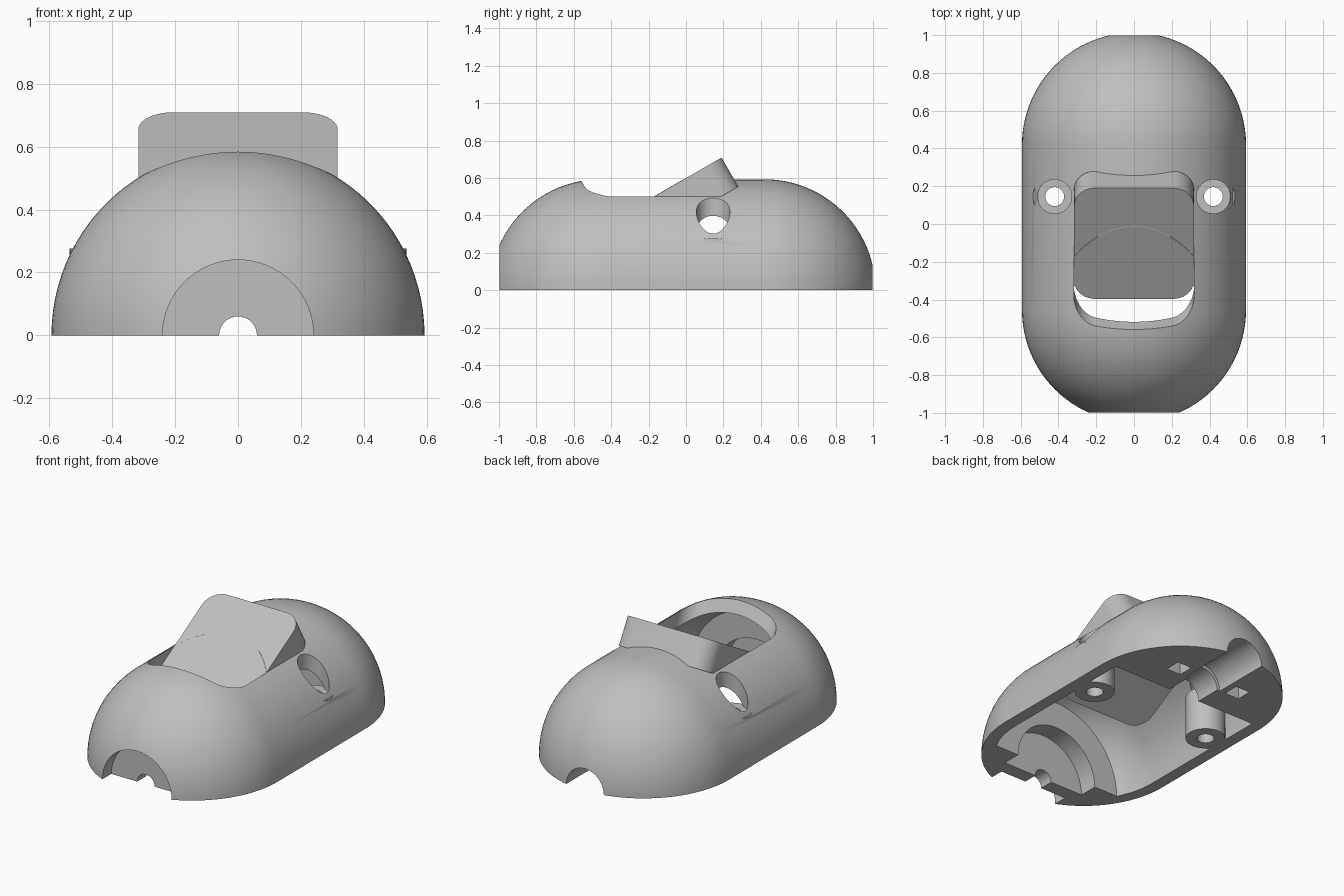
import bpy, bmesh, math
from mathutils import Matrix

cube = bpy.data.objects.get("Cube")
if cube:
    bpy.data.objects.remove(cube, do_unlink=True)

grey = bpy.data.materials.new("light_grey")
grey.use_nodes = True
COLOR = (0.52, 0.52, 0.52, 1)
grey.diffuse_color = COLOR
grey.node_tree.nodes["Principled BSDF"].inputs["Base Color"].default_value = COLOR

R, R_IN = 0.593, 0.517           # outer and inner shell radius
FRONT, BACK = -0.456, 0.42       # centres of the rounded ends


def finish(bm, name):
    bmesh.ops.recalc_face_normals(bm, faces=bm.faces)
    mesh = bpy.data.meshes.new(name)
    bm.to_mesh(mesh)
    bm.free()
    mesh.materials.append(grey)
    obj = bpy.data.objects.new(name, mesh)
    bpy.context.collection.objects.link(obj)
    return obj


def lathe(name, profile, steps=96):
    """Spin (radius, y) points about the y axis."""
    bm = bmesh.new()
    verts = [bm.verts.new((r, y, 0)) for r, y in profile]
    edges = [bm.edges.new(pair) for pair in zip(verts, verts[1:])]
    bmesh.ops.spin(bm, geom=verts + edges, cent=(0, 0, 0), axis=(0, 1, 0),
                   angle=2 * math.pi, steps=steps, use_merge=True)
    bmesh.ops.remove_doubles(bm, verts=bm.verts, dist=1e-5)
    return finish(bm, name)


def capsule(name, radius, y0, y1, n=24):
    """Round-ended body, cut flat at y0 and y1."""
    a0 = math.acos(max(-1, (y0 - FRONT) / radius))
    a1 = math.acos(min(1, max(0, (y1 - BACK) / radius)))
    front = [(radius * math.sin(a), FRONT + radius * math.cos(a))
             for a in (a0 + (math.pi / 2 - a0) * i / n for i in range(n + 1))]
    back = [(radius * math.sin(a), BACK + radius * math.cos(a))
            for a in (math.pi / 2 + (a1 - math.pi / 2) * i / n for i in range(n + 1))]
    return lathe(name, [(0, front[0][1])] + front + back + [(0, back[-1][1])])


def rod(name, r, y0, y1):
    return lathe(name, [(0, y0), (r, y0), (r, y1), (0, y1)], 64)


def post(name, r, x, y, z0, z1):
    bm = bmesh.new()
    bmesh.ops.create_cone(bm, cap_ends=True, segments=48, radius1=r, radius2=r, depth=z1 - z0,
                          matrix=Matrix.Translation((x, y, (z0 + z1) / 2)))
    return finish(bm, name)


def box(name, centre, size):
    bm = bmesh.new()
    bmesh.ops.create_cube(bm, size=1, matrix=Matrix.Translation(centre) @ Matrix.Diagonal((*size, 1)))
    return finish(bm, name)


def tilted_pad(name, half, u0, u1, n0, n1, r=0.11):
    """Rounded rectangle extruded along a normal leaning 30 degrees to the front."""
    bm = bmesh.new()
    ring = []
    corners = [(half - r, u1 - r), (r - half, u1 - r), (r - half, u0 + r), (half - r, u0 + r)]
    for k, (cx, cu) in enumerate(corners):
        for i in range(11):
            a = math.pi / 2 * (k + i / 10)
            ring.append(bm.verts.new((cx + r * math.cos(a), cu + r * math.sin(a), n0)))
    face = bm.faces.new(ring)
    top = bmesh.ops.extrude_face_region(bm, geom=[face])["geom"]
    bmesh.ops.translate(bm, vec=(0, 0, n1 - n0),
                        verts=[v for v in top if isinstance(v, bmesh.types.BMVert)])
    bmesh.ops.transform(bm, matrix=Matrix.Rotation(math.radians(30), 4, 'X'), verts=bm.verts)
    return finish(bm, name)


def combine(target, tool, operation='DIFFERENCE'):
    mod = target.modifiers.new("cut", 'BOOLEAN')
    mod.operation, mod.solver, mod.object = operation, 'EXACT', tool
    bpy.context.view_layer.objects.active = target
    bpy.ops.object.modifier_apply(modifier=mod.name)
    bpy.data.objects.remove(tool, do_unlink=True)


# Hollow shell with solid ends
shell = capsule("shell", R, FRONT - R, BACK + R)
combine(shell, capsule("cavity", R_IN, -0.70, 0.45))

# Front socket, inner socket and cable hole
combine(shell, rod("front_socket", 0.24, -1.2, -0.91))
combine(shell, rod("inner_socket", 0.29, -0.82, -0.6))
combine(shell, rod("cable_hole", 0.06, -1.1, -0.5))

# Rear tunnel with a narrower inner end
combine(shell, rod("rear_tunnel", 0.13, 0.62, 1.2))
combine(shell, rod("rear_throat", 0.11, 0.3, 0.7))

# Sloped window and raised pad
combine(shell, tilted_pad("window_cut", 0.318, -0.192, 0.52, 0.52, 1.2))
combine(shell, tilted_pad("raised_pad", 0.317, -0.158, 0.519, 0.34, 0.519), 'UNION')

# Screw posts, counterbores and rear pockets on both sides
for s in (-1, 1):
    combine(shell, post("counterbore", 0.09, s * 0.42, 0.145, 0.27, 0.9))
    combine(shell, post("screw_post", 0.115, s * 0.42, 0.145, -0.1, 0.276), 'UNION')
    combine(shell, post("screw_hole", 0.05, s * 0.42, 0.145, -0.2, 0.9))
    combine(shell, box("pocket", (s * 0.22, 0.67, 0), (0.1, 0.1, 0.2)))

# Flat underside
combine(shell, box("lower_half", (0, 0, -1), (4, 4, 2)))

bpy.ops.object.select_all(action='DESELECT')
shell.select_set(True)
bpy.context.view_layer.objects.active = shell
bpy.ops.object.shade_smooth_by_angle(angle=math.radians(30))
